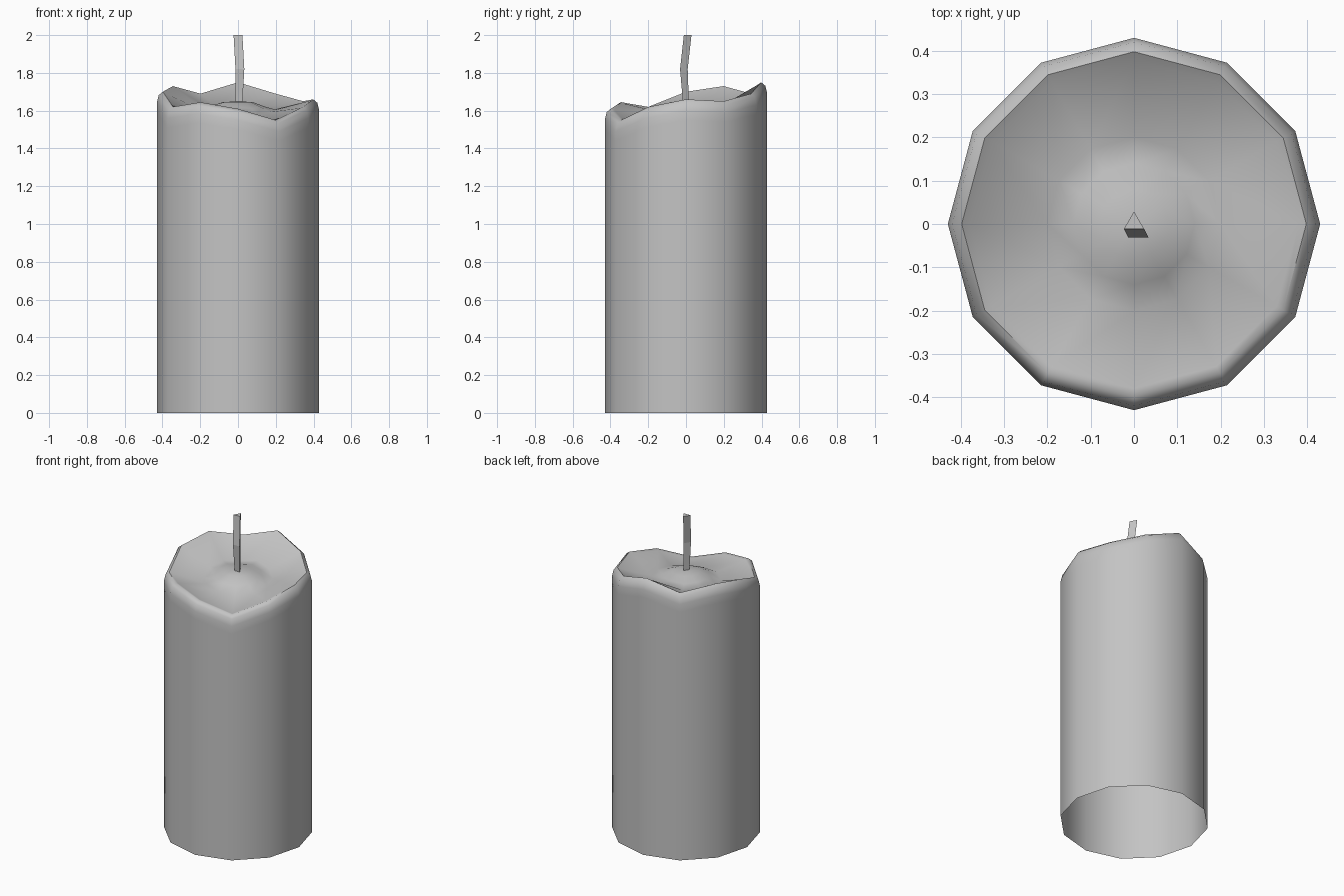
import bpy, bmesh, math

cube = bpy.data.objects.get("Cube")
if cube:
    bpy.data.objects.remove(cube)

SIDES = 12
# Height of the uneven wax lip, every 30 degrees from +x
LIP = [1.66, 1.65, 1.69, 1.75, 1.69, 1.73, 1.70, 1.62, 1.645, 1.61, 1.55, 1.62]
MEAN = sum(LIP) / SIDES

grey = bpy.data.materials.new("wax grey")
grey.use_nodes = True
grey.diffuse_color = (0.55, 0.55, 0.55, 1)
grey.node_tree.nodes["Principled BSDF"].inputs["Base Color"].default_value = grey.diffuse_color


def bridge(bm, lower, upper):
    n = len(lower)
    for i in range(n):
        j = (i + 1) % n
        bm.faces.new((lower[i], lower[j], upper[j], upper[i]))


def finish(bm, name, smooth_angle=None):
    mesh = bpy.data.meshes.new(name)
    bm.to_mesh(mesh)
    bm.free()
    mesh.materials.append(grey)
    obj = bpy.data.objects.new(name, mesh)
    bpy.context.collection.objects.link(obj)
    if smooth_angle:
        for p in mesh.polygons:
            p.use_smooth = True
        mesh.set_sharp_from_angle(angle=math.radians(smooth_angle))
    return obj


def wax_ring(bm, radius, base, follow):
    """Ring whose height follows the lip by the given share."""
    ring = []
    for i, lip in enumerate(LIP):
        a = math.tau * i / SIDES
        z = base + follow * (lip - MEAN)
        ring.append(bm.verts.new((radius * math.cos(a), radius * math.sin(a), z)))
    return ring


# Candle body: open-bottomed wall, rounded lip, melted pool and central mound
bm = bmesh.new()
profile = [
    (0.43, 0, 0),
    (0.43, MEAN - 0.11, 1),
    (0.43, MEAN - 0.06, 1),
    (0.42, MEAN - 0.018, 1),
    (0.398, MEAN, 1),
    (0.38, MEAN - 0.008, 0.95),
    (0.20, 1.605, 0.3),
    (0.14, 1.622, 0.1),
    (0.08, 1.645, 0),
]
rings = [wax_ring(bm, *p) for p in profile]
for low, high in zip(rings, rings[1:]):
    bridge(bm, low, high)
peak = bm.verts.new((0, 0, 1.65))
for i in range(SIDES):
    bm.faces.new((rings[-1][i], rings[-1][(i + 1) % SIDES], peak))
finish(bm, "candle_body", 60)

# Wick: bent three-sided prism
bm = bmesh.new()
path = [(0.005, -0.004, 1.62), (0.010, -0.018, 1.82), (0, 0.002, 2.0)]
sections = []
for x, y, z in path:
    size = 0.02 if z < 1.7 else 0.027
    angles = [math.pi / 2 + math.tau * k / 3 for k in range(3)]
    sections.append([bm.verts.new((x + size * math.cos(a), y + size * math.sin(a), z))
                     for a in angles])
for low, high in zip(sections, sections[1:]):
    bridge(bm, low, high)
bm.faces.new(sections[-1])
finish(bm, "wick")
